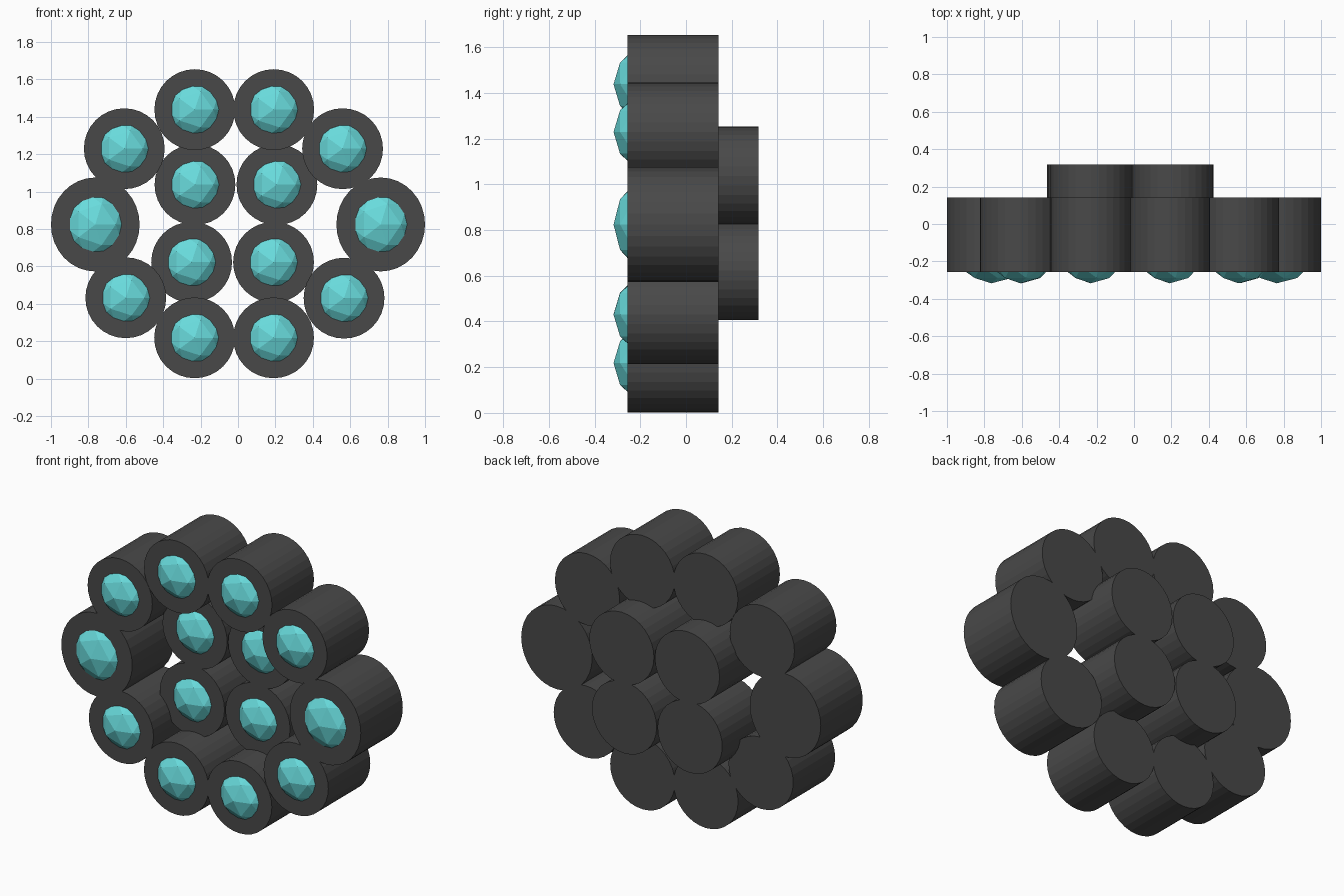
import bpy, math
from mathutils import Matrix
import bmesh

if "Cube" in bpy.data.objects:
    bpy.data.objects.remove(bpy.data.objects["Cube"])


def material(name, rgb):
    m = bpy.data.materials.new(name)
    m.diffuse_color = (*rgb, 1)
    m.use_nodes = True
    m.node_tree.nodes["Principled BSDF"].inputs["Base Color"].default_value = m.diffuse_color
    return m


GREY = material("dark grey", (0.066, 0.066, 0.066))
TEAL = material("turquoise", (0.14, 0.71, 0.72))
TO_FRONT = Matrix.Rotation(math.radians(90), 4, 'X')   # local z -> -y


def add_object(name, bm, mat):
    mesh = bpy.data.meshes.new(name)
    bm.to_mesh(mesh)
    bm.free()
    mesh.materials.append(mat)
    bpy.context.collection.objects.link(bpy.data.objects.new(name, mesh))


def jewel_tube(name, x, z, front, rx=0.216, rz=0.216):
    """A closed tube lying along y with a faceted gem set in its front."""
    length = 0.40
    bm = bmesh.new()
    bmesh.ops.create_cone(bm, cap_ends=True, segments=32, radius1=1, radius2=1, depth=length,
                          matrix=Matrix.Translation((x, front + length / 2, z))
                          @ Matrix.Diagonal((rx, 1, rz, 1)) @ TO_FRONT)
    add_object(name + "_tube", bm, GREY)

    # gem: a low-poly ball sunk into the tube so only its cap shows
    k, ball = 0.88, 0.19
    bm = bmesh.new()
    bmesh.ops.create_icosphere(bm, subdivisions=2, radius=1,
                               matrix=Matrix.Translation((x, front - 0.06 + ball, z))
                               @ Matrix.Diagonal((rx * k, ball, rz * k, 1)) @ TO_FRONT)
    add_object(name + "_gem", bm, TEAL)


OUTER, INNER = -0.257, -0.083

# outer ring
for name, x, z in [("top_left", -0.231, 1.438), ("top_right", 0.191, 1.438),
                   ("upper_left", -0.608, 1.229), ("upper_right", 0.559, 1.229),
                   ("lower_left", -0.60, 0.432), ("lower_right", 0.567, 0.430),
                   ("bottom_left", -0.232, 0.218), ("bottom_right", 0.190, 0.218)]:
    jewel_tube(name, x, z, OUTER)

# larger tubes at both sides
for name, s in (("side_left", -1), ("side_right", 1)):
    jewel_tube(name, s * 0.763, 0.824, OUTER, 0.237, 0.251)

# inner block of four, set further back
for name, x, z in [("inner_upper_left", -0.230, 1.037), ("inner_upper_right", 0.208, 1.037),
                   ("inner_lower_left", -0.248, 0.622), ("inner_lower_right", 0.190, 0.622)]:
    jewel_tube(name, x, z, INNER)
